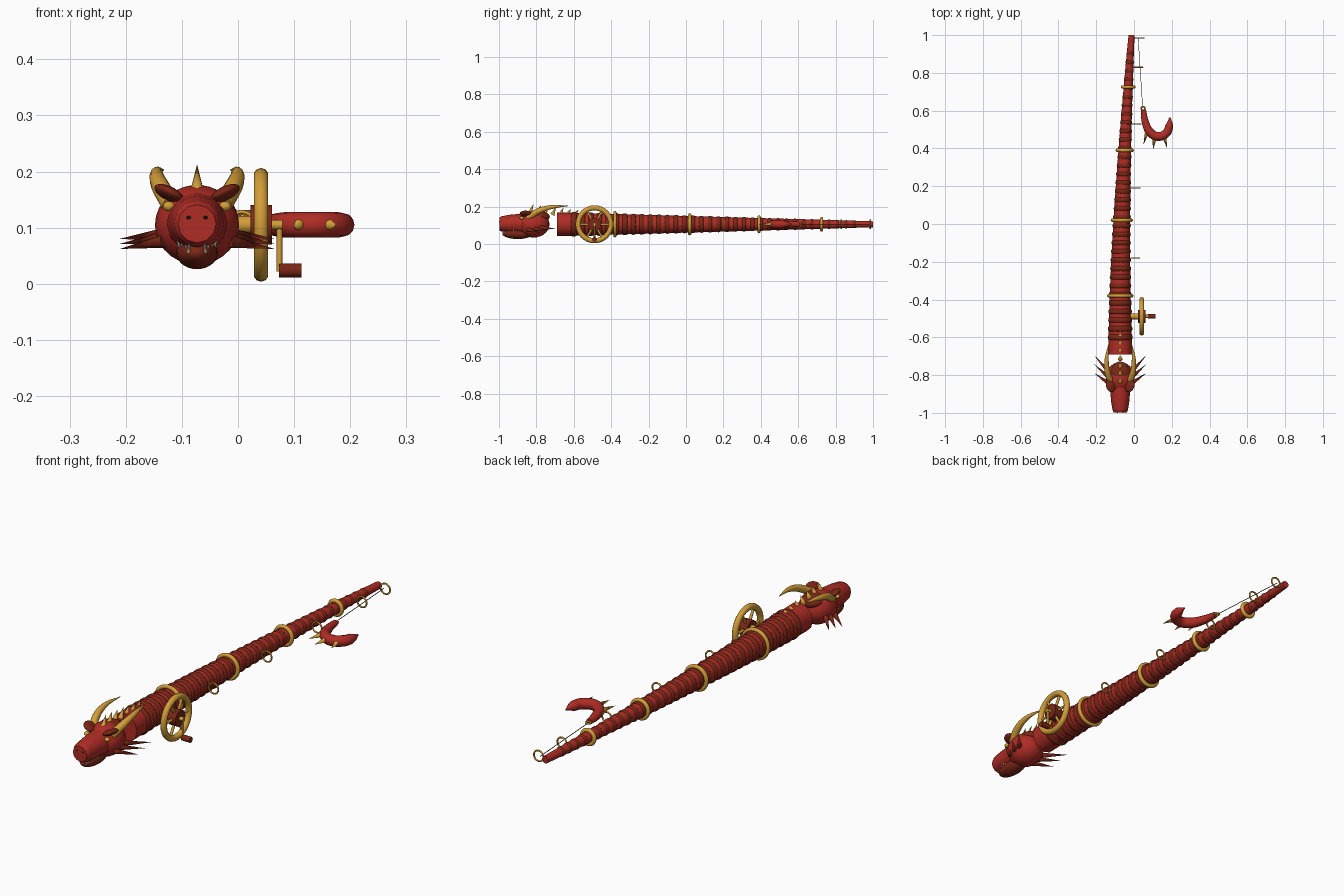
import bpy, math
from mathutils import Vector

old = bpy.data.objects.get("Cube")
if old:
    bpy.data.objects.remove(old)


def material(name, rgb):
    m = bpy.data.materials.new(name)
    m.use_nodes = True
    m.diffuse_color = (*rgb, 1)
    m.node_tree.nodes["Principled BSDF"].inputs["Base Color"].default_value = (*rgb, 1)
    return m


RED = material("red", (0.43, 0.025, 0.018))
DARK = material("dark red", (0.2, 0.02, 0.008))
GOLD = material("gold", (0.65, 0.34, 0.04))
IVORY = material("ivory", (0.8, 0.75, 0.6))
BLACK = material("black", (0.01, 0.008, 0.008))

CX, CZ = -0.073, 0.105      # head axis
X_AXIS = (1, 0, 0)
Y_AXIS = (0, 1, 0)


def finish(name, mat):
    ob = bpy.context.object
    ob.name = ob.data.name = name
    ob.data.materials.clear()
    ob.data.materials.append(mat)
    bpy.ops.object.shade_smooth_by_angle(angle=math.radians(40))
    return ob


def turn(axis):
    return Vector(axis).to_track_quat('Z', 'Y').to_euler()


def ring(name, mat, loc, axis, major, minor, width=1, sides=32):
    bpy.ops.mesh.primitive_torus_add(location=loc, rotation=turn(axis), major_radius=major,
                                     minor_radius=minor, major_segments=sides, minor_segments=10)
    bpy.context.object.scale.z = width
    return finish(name, mat)


def rod(name, mat, a, b, r1, r2=None, sides=12):
    a, b = Vector(a), Vector(b)
    bpy.ops.mesh.primitive_cone_add(vertices=sides, radius1=r1, radius2=r1 if r2 is None else r2,
                                    depth=(b - a).length, location=(a + b) / 2, rotation=turn(b - a))
    return finish(name, mat)


def ball(name, mat, loc, size, rot=(0, 0, 0)):
    bpy.ops.mesh.primitive_uv_sphere_add(segments=24, ring_count=14, radius=1, location=loc, rotation=rot)
    bpy.context.object.scale = size
    return finish(name, mat)


def tube(name, mat, points):
    """Tapered tube through (x, y, z, radius) points."""
    cu = bpy.data.curves.new(name, 'CURVE')
    cu.dimensions = '3D'
    cu.bevel_depth, cu.bevel_resolution = 1, 4
    cu.resolution_u, cu.use_fill_caps = 6, True
    sp = cu.splines.new('BEZIER')
    sp.bezier_points.add(len(points) - 1)
    for p, (x, y, z, r) in zip(sp.bezier_points, points):
        p.co, p.radius = (x, y, z), r
        p.handle_left_type = p.handle_right_type = 'AUTO'
    ob = bpy.data.objects.new(name, cu)
    bpy.context.collection.objects.link(ob)
    bpy.ops.object.select_all(action='DESELECT')
    ob.select_set(True)
    bpy.context.view_layer.objects.active = ob
    bpy.ops.object.convert(target='MESH')
    return finish(name, mat)


# Rod body: gently bent taper with raised dark rings
def centre(y):
    return CX + 0.06 * (max(0, y + 0.4) / 1.4) ** 1.6


def thickness(y):
    return 0.063 - 0.047 * max(0, y + 0.65) / 1.65


tube("rod_body", RED, [(centre(y), y, CZ, thickness(y)) for y in
                       [-0.69 + i * 1.69 / 16 for i in range(17)]])
for i in range(34):
    y = -0.6 + i * 0.0455
    r = thickness(y)
    ring("body_ring", DARK, (centre(y), y, CZ), Y_AXIS, r - 0.003, 0.004 + r * 0.06, 1.9)

# Gold bands
for y in (-0.38, 0.02, 0.39, 0.725):
    ring("gold_band", GOLD, (centre(y), y, CZ), Y_AXIS, thickness(y) + 0.006, 0.009)

# Line guides beside the body
for y in (-0.18, 0.19, 0.53, 0.83, 0.985):
    x = centre(y) + thickness(y) + 0.027
    ring("line_guide", GOLD, (x, y, CZ), Y_AXIS, 0.023, 0.0035)

# Reel: wheel, hub, spokes and crank
RX, RY = 0.041, -0.489
ring("reel_wheel", GOLD, (RX, RY, CZ), X_AXIS, 0.088, 0.0135)
rod("reel_axle", GOLD, (-0.03, RY, CZ), (0.03, RY, CZ), 0.016)
rod("reel_hub", DARK, (0.022, RY, CZ), (0.061, RY, CZ), 0.035, sides=24)
rod("crank_pin", GOLD, (0.06, RY, CZ), (0.079, RY, CZ), 0.009)
for i in range(6):
    a = math.tau * i / 6
    rod("reel_spoke", GOLD, (RX, RY, CZ),
        (RX, RY + 0.088 * math.cos(a), CZ + 0.088 * math.sin(a)), 0.006)
rod("crank_arm", GOLD, (0.074, RY, 0.11), (0.074, RY, 0.022), 0.005)
rod("crank_knob", DARK, (0.073, RY, 0.024), (0.113, RY, 0.024), 0.0125)

# Head
ball("skull", RED, (CX, -0.815, CZ), (0.075, 0.085, 0.071))
tube("snout", RED, [(CX, -0.998, 0.107, 0.034), (CX, -0.985, 0.107, 0.041),
                    (CX, -0.94, 0.108, 0.048), (CX, -0.86, 0.108, 0.055)])
ball("lower_jaw", DARK, (CX, -0.9, 0.055), (0.037, 0.082, 0.029))
ball("head_crest", DARK, (CX, -0.79, 0.145), (0.05, 0.062, 0.031))

for s in (-1, 1):
    # Horns sweep back from the brow
    tube("horn", GOLD, [(CX + s * ox, y, z, r) for ox, y, z, r in
                        ((0.045, -0.845, 0.14, 0.018), (0.066, -0.79, 0.175, 0.016),
                         (0.072, -0.72, 0.197, 0.011), (0.06, -0.63, 0.203, 0.001))])
    ball("brow", DARK, (CX + s * 0.05, -0.855, 0.161), (0.028, 0.035, 0.012),
         (0, -s * math.radians(28), s * math.radians(-15)))
    ball("eye", GOLD, (CX + s * 0.05, -0.878, 0.138), (0.011, 0.011, 0.009))
    ball("nostril", BLACK, (CX + s * 0.015, -0.997, 0.118), (0.004, 0.004, 0.003))
    # Cheek spikes
    for i in range(3):
        rod("cheek_spike", DARK, (CX + s * 0.058, -0.785 - i * 0.03, 0.088 - i * 0.006),
            (CX + s * 0.138, -0.695 - i * 0.047, 0.08 - i * 0.009), 0.012, 0)
    # Teeth from both jaws
    for i in range(4):
        x, y = CX + s * (0.014 + i * 0.006), -0.982 + i * 0.02
        rod("upper_tooth", IVORY, (x, y, 0.077), (x, y, 0.058), 0.0045, 0, 8)
        rod("lower_tooth", IVORY, (x, y + 0.01, 0.056), (x, y + 0.01, 0.074), 0.004, 0, 8)

# Spine spikes along head and neck
for i in range(7):
    y = -0.835 + i * 0.04
    z = 0.165 if i < 3 else 0.155
    rod("spine_spike", GOLD, (CX, y, z), (CX, y + 0.02, 0.213 - i * 0.005), 0.012, 0)

# Lure hook with thorns, hung from the last guide
tube("hook", RED, [(x, y, CZ, r) for x, y, r in
                   ((0.05, 0.605, 0.013), (0.06, 0.54, 0.019), (0.088, 0.483, 0.023),
                    (0.13, 0.463, 0.023), (0.172, 0.483, 0.023), (0.187, 0.52, 0.021),
                    (0.19, 0.565, 0.003))])
ring("hook_eye", GOLD, (0.048, 0.612, CZ), (0, 0, 1), 0.01, 0.004)
for base, tip in (((0.07, 0.49), (0.05, 0.42)), ((0.11, 0.46), (0.1, 0.39)), ((0.16, 0.465), (0.175, 0.4))):
    rod("hook_thorn", GOLD, (*base, CZ), (*tip, CZ), 0.012, 0)
rod("fishing_line", BLACK, (0.022, 0.985, CZ), (0.046, 0.615, CZ), 0.0015, sides=6)
